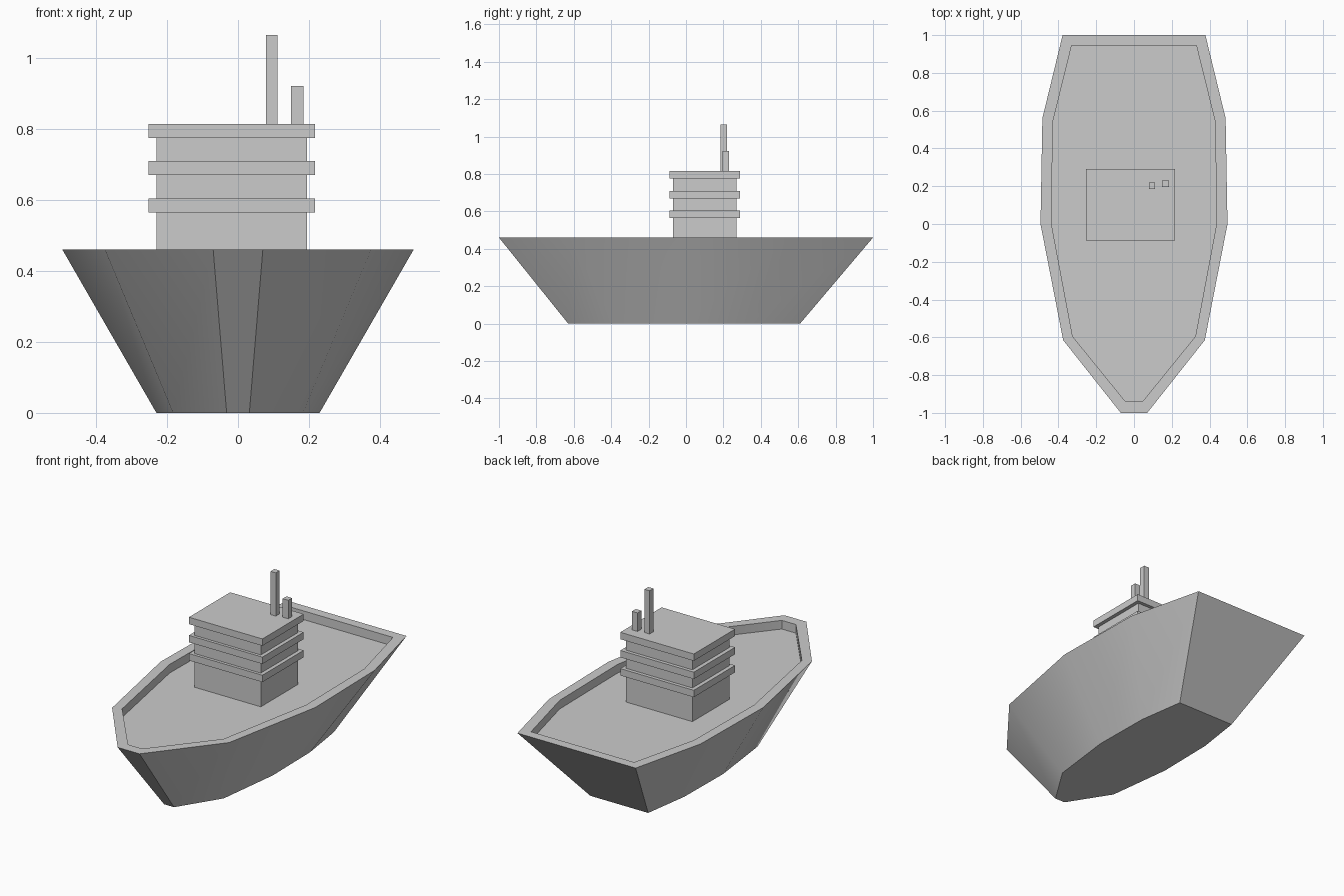
import bpy
import bmesh
from math import radians

cube = bpy.data.objects.get("Cube")
if cube:
    bpy.data.objects.remove(cube, do_unlink=True)

grey = bpy.data.materials.new("light grey")
grey.use_nodes = True
colour = (0.6, 0.6, 0.6, 1)
grey.diffuse_color = colour
grey.node_tree.nodes["Principled BSDF"].inputs["Base Color"].default_value = colour


def finish(name, bm):
    bmesh.ops.recalc_face_normals(bm, faces=bm.faces)
    mesh = bpy.data.meshes.new(name)
    bm.to_mesh(mesh)
    bm.free()
    mesh.materials.append(grey)
    obj = bpy.data.objects.new(name, mesh)
    bpy.context.collection.objects.link(obj)
    return obj


def box(name, x, y, z):
    """Box from (low, high) pairs on each axis."""
    bm = bmesh.new()
    bmesh.ops.create_cube(bm, size=1)
    for v in bm.verts:
        v.co = [r[0] + (c + 0.5) * (r[1] - r[0]) for c, r in zip(v.co, (x, y, z))]
    return finish(name, bm)


def ring(bm, half, z):
    """Closed symmetrical outline from bow-to-stern half points."""
    points = half + [(-x, y) for x, y in reversed(half)]
    return [bm.verts.new((x, y, z)) for x, y in points]


# Hull: keel outline, rim outline, inner rim and sunken deck, joined in rings
outer = [(0.07, -1), (0.375, -0.615), (0.495, 0), (0.485, 0.56), (0.378, 1)]
inner = [(0.045, -0.94), (0.325, -0.595), (0.437, 0), (0.43, 0.54), (0.33, 0.945)]
keel_x = [0.032, 0.183, 0.23, 0.225, 0.185]
keel = [(x, 0.62 * p[1] - 0.01) for x, p in zip(keel_x, outer)]
RIM, DECK = 0.46, 0.41

bm = bmesh.new()
rings = [ring(bm, keel, 0), ring(bm, outer, RIM), ring(bm, inner, RIM), ring(bm, inner, DECK)]
for a, b in zip(rings, rings[1:]):
    for i in range(len(a)):
        j = (i + 1) % len(a)
        bm.faces.new((a[i], a[j], b[j], b[i]))
bm.faces.new(rings[0])
bm.faces.new(rings[-1])
hull = finish("hull", bm)
bpy.ops.object.select_all(action="DESELECT")
hull.select_set(True)
bpy.context.view_layer.objects.active = hull
bpy.ops.object.shade_smooth_by_angle(angle=radians(30))

# Deckhouse with three overhanging floor slabs
box("deckhouse", (-0.23, 0.195), (-0.07, 0.27), (DECK, 0.79))
for i in range(3):
    z = 0.565 + 0.105 * i
    box(f"floor_slab_{i + 1}", (-0.253, 0.217), (-0.087, 0.29), (z, z + 0.04))

# Mast and funnel on the roof
box("mast", (0.079, 0.112), (0.185, 0.22), (0.81, 1.065))
box("funnel", (0.149, 0.185), (0.195, 0.23), (0.81, 0.922))
